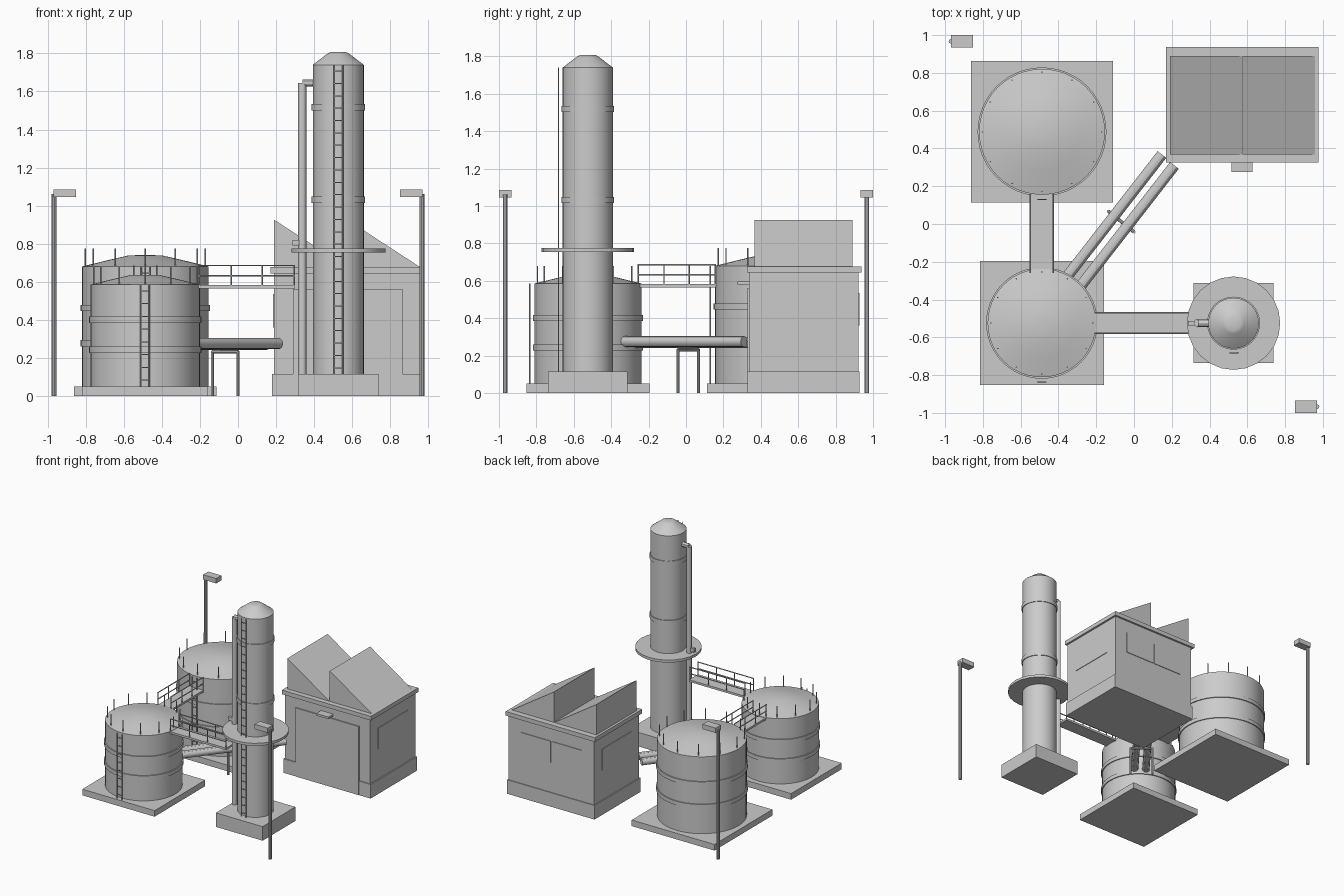
import bpy, math
from mathutils import Vector

if "Cube" in bpy.data.objects:
    bpy.data.objects.remove(bpy.data.objects["Cube"])

grey = bpy.data.materials.new("plain_grey")
grey.diffuse_color = (0.6, 0.6, 0.6, 1)
grey.use_nodes = True
grey.node_tree.nodes["Principled BSDF"].inputs["Base Color"].default_value = grey.diffuse_color


def make(name, verts, faces, smooth=False):
    me = bpy.data.meshes.new(name)
    me.from_pydata([tuple(v) for v in verts], [], faces)
    me.materials.append(grey)
    ob = bpy.data.objects.new(name, me)
    bpy.context.collection.objects.link(ob)
    if smooth:
        bpy.ops.object.select_all(action='DESELECT')
        ob.select_set(True)
        bpy.context.view_layer.objects.active = ob
        bpy.ops.object.shade_smooth_by_angle(angle=math.radians(30))
    return ob


def prism(name, profile, y0, y1):
    # extrude an x-z profile (counter-clockwise from the front) along y
    n = len(profile)
    verts = [(x, y0, z) for x, z in profile] + [(x, y1, z) for x, z in profile]
    faces = [tuple(range(n)), tuple(range(2 * n - 1, n - 1, -1))]
    faces += [(i, i + n, (i + 1) % n + n, (i + 1) % n) for i in range(n)]
    return make(name, verts, faces)


def box(name, x0, x1, y0, y1, z0, z1):
    return prism(name, [(x0, z0), (x1, z0), (x1, z1), (x0, z1)], y0, y1)


def lathe(name, cx, cy, profile, sides=48):
    # revolve (radius, z) points from bottom to top, capped at both ends
    n, verts, faces = sides, [], []
    for r, z in profile:
        for i in range(n):
            a = 2 * math.pi * i / n
            verts.append((cx + r * math.cos(a), cy + r * math.sin(a), z))
    for k in range(len(profile) - 1):
        for i in range(n):
            j = (i + 1) % n
            faces.append((k * n + i, k * n + j, k * n + n + j, k * n + n + i))
    faces.append(tuple(range(n - 1, -1, -1)))
    faces.append(tuple(range(len(verts) - n, len(verts))))
    return make(name, verts, faces, True)


def rod(name, a, b, r, sides=8):
    a, b = Vector(a), Vector(b)
    q = (b - a).to_track_quat('Z', 'Y')
    ring = [q @ Vector((r * math.cos(t), r * math.sin(t), 0))
            for t in [2 * math.pi * i / sides for i in range(sides)]]
    verts = [a + v for v in ring] + [b + v for v in ring]
    faces = [(i, (i + 1) % sides, (i + 1) % sides + sides, i + sides) for i in range(sides)]
    faces += [tuple(range(sides - 1, -1, -1)), tuple(range(sides, 2 * sides))]
    return make(name, verts, faces, True)


def ladder(name, cx, y, z0, z1):
    for s in (-1, 1):
        rod(name + "_rail", (cx + s * 0.022, y, z0), (cx + s * 0.022, y, z1), 0.004, 6)
    n = int((z1 - z0) / 0.064)
    for i in range(n):
        z = z0 + (i + 0.5) * (z1 - z0) / n
        rod(name + "_rung", (cx - 0.022, y, z), (cx + 0.022, y, z), 0.003, 6)


def tank(name, cx, cy, r, top, pad):
    box(name + "_pad", cx - pad, cx + pad, cy - pad, cy + pad, 0, 0.05)
    h = top - 0.05
    rise = r * 0.18
    lathe(name + "_body", cx, cy, [(r, 0.05), (r, top), (r * 0.62, top + rise * 0.52),
                                   (r * 0.26, top + rise * 0.98), (0.01, top + rise)])
    for f in (0.36, 0.655):
        z = 0.05 + f * h
        lathe(name + "_band", cx, cy, [(r + 0.008, z - 0.016), (r + 0.008, z + 0.016)])
    for i in range(12):
        a = math.pi * i / 6
        x, y = cx + (r - 0.017) * math.cos(a), cy + (r - 0.017) * math.sin(a)
        rod(name + "_stake", (x, y, top - 0.01), (x, y, top + 0.095), 0.004, 6)
    ladder(name + "_ladder", cx, cy - r - 0.025, 0.05, top)


def walkway(name, a, b, half):
    # deck between two points with a two-bar railing on either side
    a, b = Vector(a), Vector(b)
    side = Vector((-(b - a).y, (b - a).x, 0)).normalized() * half
    p, q = a - side, b + side
    box(name + "_deck", min(p.x, q.x), max(p.x, q.x), min(p.y, q.y), max(p.y, q.y), 0.565, 0.582)
    for s in (-0.93, 0.93):
        for z in (0.632, 0.685):
            up = Vector((0, 0, z))
            rod(name + "_rail", a + side * s + up, b + side * s + up, 0.004, 6)
        for t in (0.01, 0.34, 0.66, 0.99):
            p = a.lerp(b, t) + side * s
            rod(name + "_post", p + Vector((0, 0, 0.575)), p + Vector((0, 0, 0.685)), 0.004, 6)


# storage tanks and walkways
tank("back_tank", -0.487, 0.488, 0.333, 0.68, 0.375)
tank("front_tank", -0.488, -0.524, 0.287, 0.585, 0.328)
walkway("tank_walkway", (-0.488, -0.26, 0), (-0.488, 0.16, 0), 0.065)
walkway("column_walkway", (-0.21, -0.525, 0), (0.3, -0.525, 0), 0.058)

# tall column
cx, cy = 0.527, -0.525
box("column_base", cx - 0.212, cx + 0.212, cy - 0.212, cy + 0.212, 0, 0.115)
lathe("column_body", cx, cy, [(0.134, 0.115), (0.134, 1.74), (0.055, 1.8),
                              (0.04, 1.807), (0.005, 1.807)])
for z in (1.518, 1.032):
    lathe("column_band", cx, cy, [(0.14, z - 0.017), (0.14, z + 0.017)])
lathe("column_platform", cx, cy, [(0.247, 0.754), (0.247, 0.775)], 24)
ladder("column_ladder", cx + 0.002, cy - 0.157, 0.115, 1.74)
rod("column_downpipe", (0.338, cy, 0.115), (0.338, cy, 1.645), 0.022, 12)
rod("column_top_pipe", (0.338, cy, 1.645), (0.42, cy, 1.645), 0.019, 12)
box("downpipe_valve", 0.287, 0.33, cy - 0.012, cy + 0.012, 0.79, 0.82)

# transfer pipes and their support
d = Vector((0.614, 0.79, 0))
for end in ((0.148, 0.368, 0.27), (0.214, 0.31, 0.275)):
    e = Vector(end)
    rod("transfer_pipe", e - d * 0.88, e, 0.029, 12)
pa, pb = Vector((-0.135, 0.067, 0)), Vector((0, -0.042, 0))
for p in (pa, pb):
    rod("pipe_support_post", p, p + Vector((0, 0, 0.235)), 0.008)
up = Vector((0, 0, 0.232))
rod("pipe_support_beam", pa + up, pb + up, 0.009)

# process building with sawtooth roof
box("building_walls", 0.188, 0.962, 0.338, 0.922, 0, 0.65)
box("building_plinth", 0.18, 0.972, 0.33, 0.928, 0, 0.115)
box("roof_slab", 0.17, 0.978, 0.325, 0.938, 0.643, 0.677)
for x in (0.19, 0.575):
    prism("sawtooth_roof", [(x, 0.675), (x + 0.385, 0.675), (x, 0.926)], 0.367, 0.89)
box("large_door", 0.29, 0.865, 0.328, 0.337, 0, 0.562)
box("door_canopy", 0.517, 0.627, 0.275, 0.34, 0.58, 0.597)
for x in (0.3, 0.58):
    box("back_window", x, x + 0.27, 0.921, 0.927, 0.36, 0.535)
for x in (0.183, 0.961):
    box("side_window", x, x + 0.006, 0.44, 0.82, 0.36, 0.535)

# lamp posts in opposite corners
for s in (-1, 1):
    x, y = s * 0.968, -s * 0.967
    rod("lamp_pole", (x, y, 0), (x, y, 1.06), 0.013, 10)
    xs = sorted((s * 0.97, s * 0.852))
    box("lamp_head", xs[0], xs[1], y - 0.033, y + 0.033, 1.045, 1.085)
